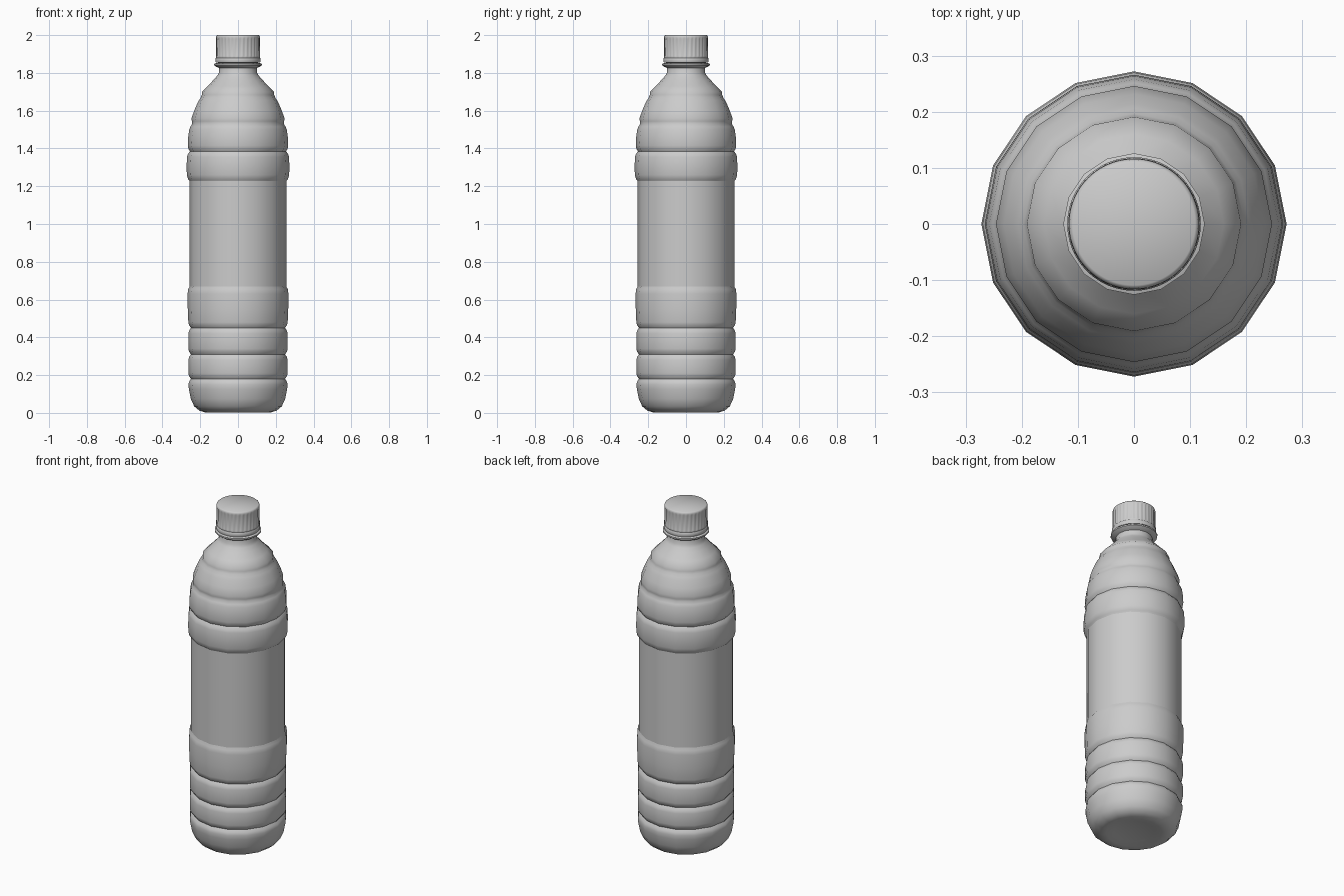
import bpy, bmesh
from math import sin, cos, tau, radians

if "Cube" in bpy.data.objects:
    bpy.data.objects.remove(bpy.data.objects["Cube"])


def lathe(name, profile, sides, angle=50, rib=None):
    """Revolve (radius, z) points about z; radius 0 closes to a pole."""
    bm = bmesh.new()
    rings = []
    for k, (r, z) in enumerate(profile):
        if r == 0:
            rings.append([bm.verts.new((0, 0, z))])
            continue
        ring = []
        for i in range(sides):
            rr = r - (rib[2] if rib and rib[0] <= k <= rib[1] and i % 4 > 1 else 0)
            a = tau * i / sides
            ring.append(bm.verts.new((rr * cos(a), rr * sin(a), z)))
        rings.append(ring)
    for a, b in zip(rings, rings[1:]):
        for i in range(sides):
            j = (i + 1) % sides
            if len(a) == 1:
                bm.faces.new((a[0], b[j], b[i]))
            elif len(b) == 1:
                bm.faces.new((a[i], a[j], b[0]))
            else:
                bm.faces.new((a[i], a[j], b[j], b[i]))
    bmesh.ops.recalc_face_normals(bm, faces=bm.faces)
    mesh = bpy.data.meshes.new(name)
    bm.to_mesh(mesh)
    bm.free()
    ob = bpy.data.objects.new(name, mesh)
    bpy.context.collection.objects.link(ob)
    bpy.context.view_layer.objects.active = ob
    ob.select_set(True)
    bpy.ops.object.shade_smooth_by_angle(angle=radians(angle))
    ob.select_set(False)
    return ob


def groove(z, r, depth=0.014, slope=0.0):
    """Rounded ring groove; slope leans it along the shoulder."""
    return [(r + slope, z - 0.03), (r - 0.004 + slope * 0.6, z - 0.014),
            (r - depth, z), (r - 0.004 - slope * 0.6, z + 0.014),
            (r - slope, z + 0.03)]


# Bottle body: base, lower ribs, waist, upper band, shoulder, neck
body = [(0, 0.02), (0.11, 0.012), (0.15, 0.003), (0.175, 0.003), (0.205, 0.012),
        (0.232, 0.035), (0.25, 0.075), (0.26, 0.125)]
for z in (0.18, 0.31, 0.45):
    body += groove(z, 0.263)
body += [(0.266, 0.55), (0.267, 0.63), (0.264, 0.655), (0.254, 0.672),
         (0.254, 1.225), (0.264, 1.235), (0.271, 1.26), (0.272, 1.31)]
body += groove(1.385, 0.268, 0.013, 0.002)
body += [(0.264, 1.46)]
body += groove(1.53, 0.252, 0.009, 0.006)
body += [(0.232, 1.60)]
body += groove(1.67, 0.203, 0.006, 0.012)
body += [(0.16, 1.73), (0.128, 1.765), (0.11, 1.785), (0.101, 1.80), (0.099, 1.83)]
lathe("bottle_body", body, 16)

# Wrapped label sleeve around the waist
lathe("label_sleeve", [(0.256, 0.665), (0.256, 1.23)], 16)

# Neck support collar
lathe("neck_collar", [(0.098, 1.825), (0.115, 1.832), (0.126, 1.84), (0.126, 1.848),
                      (0.113, 1.853), (0.098, 1.853)], 16)

# Tamper ring under the cap
lathe("tamper_ring", [(0.10, 1.853), (0.117, 1.855), (0.119, 1.862), (0.119, 1.876),
                      (0.116, 1.88), (0.10, 1.88)], 48)

# Screw cap with grip ribs
lathe("screw_cap", [(0, 1.878), (0.115, 1.878), (0.117, 1.885), (0.117, 1.89),
                    (0.116, 1.98), (0.116, 1.988), (0.114, 1.996), (0.109, 2.0),
                    (0, 2.0)], 128, 40, rib=(3, 4, 0.003))
